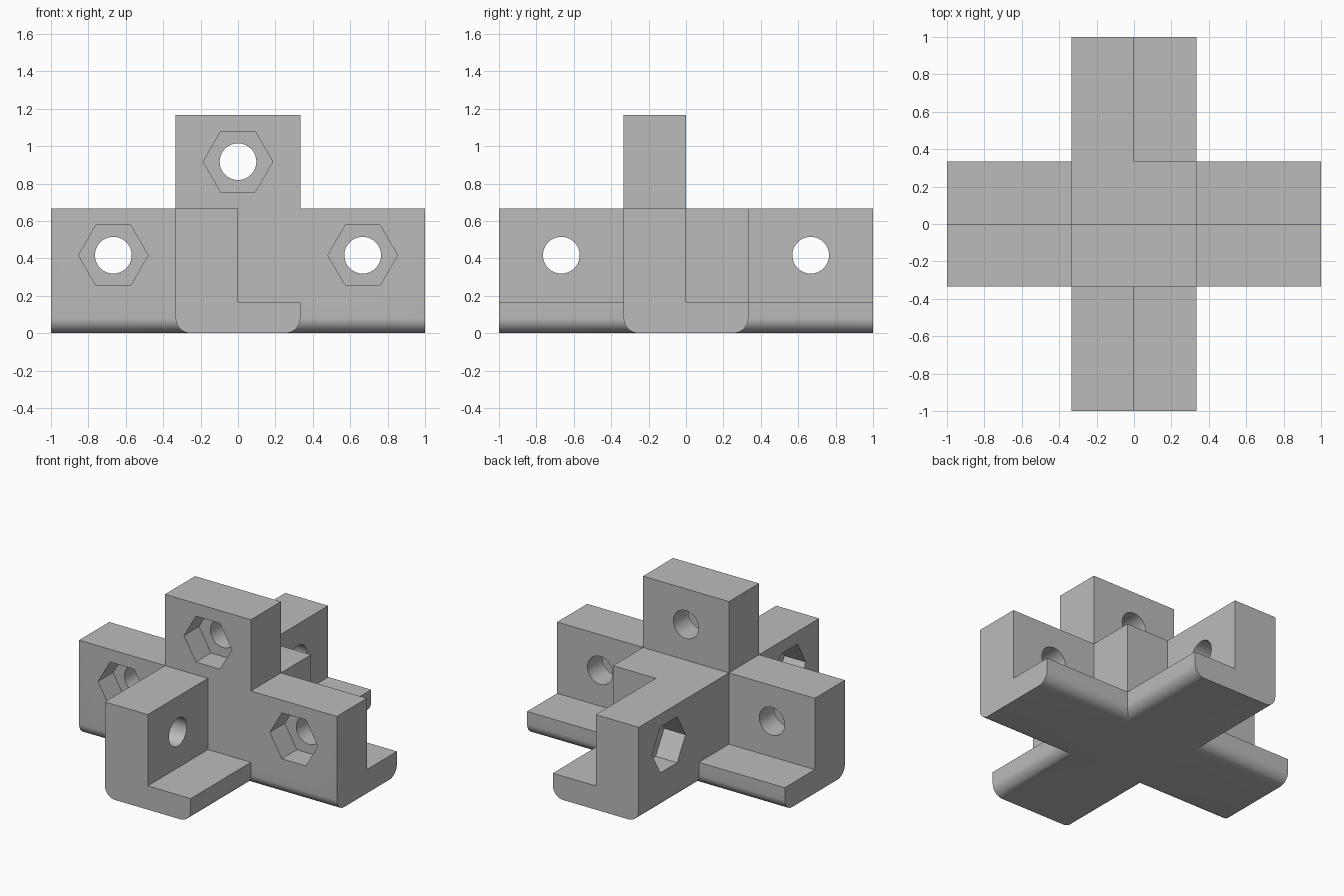
import bpy, bmesh, math
from mathutils import Matrix, Vector

if "Cube" in bpy.data.objects:
    bpy.data.objects.remove(bpy.data.objects["Cube"])

W = 1 / 3          # half width of every beam
BASE = W / 2       # height of the low flange
TOP = 2 * W        # height of the beams
FILLET = 0.08      # rounded bottom edges
HOLE_Z = 0.4167

grey = bpy.data.materials.new("plain grey")
grey.diffuse_color = (0.5, 0.5, 0.5, 1)
grey.use_nodes = True
grey.node_tree.nodes["Principled BSDF"].inputs["Base Color"].default_value = grey.diffuse_color


def add_object(name, bm):
    bmesh.ops.recalc_face_normals(bm, faces=bm.faces)
    mesh = bpy.data.meshes.new(name)
    bm.to_mesh(mesh)
    bm.free()
    mesh.materials.append(grey)
    ob = bpy.data.objects.new(name, mesh)
    bpy.context.collection.objects.link(ob)
    return ob


def box(name, lo, hi):
    bm = bmesh.new()
    lo, hi = Vector(lo), Vector(hi)
    bmesh.ops.create_cube(bm, size=1, matrix=Matrix.Translation((lo + hi) / 2)
                          @ Matrix.Diagonal((*(hi - lo), 1)))
    return add_object(name, bm)


def l_beam(name, along_x):
    """L-shaped beam, tall on the negative side, rounded along the bottom."""
    arc = [i * math.pi / 2 / 10 for i in range(11)]
    c = W - FILLET
    prof = [(-W, TOP)]
    prof += [(-c - FILLET * math.cos(a), FILLET - FILLET * math.sin(a)) for a in arc]
    prof += [(c + FILLET * math.sin(a), FILLET - FILLET * math.cos(a)) for a in arc]
    prof += [(W, BASE), (0, BASE), (0, TOP)]
    bm = bmesh.new()
    face = bm.faces.new([bm.verts.new((-1, u, z) if along_x else (u, -1, z))
                         for u, z in prof])
    ext = bmesh.ops.extrude_face_region(bm, geom=[face])
    verts = [g for g in ext["geom"] if isinstance(g, bmesh.types.BMVert)]
    bmesh.ops.translate(bm, verts=verts, vec=(2, 0, 0) if along_x else (0, 2, 0))
    return add_object(name, bm)


def prism(name, sides, radius, start, end, pos, z, along_x):
    """Cutter running along y (or x) from start to end, a corner pointing sideways."""
    bm = bmesh.new()
    turn = Matrix.Rotation(math.pi / 2, 4, 'X')
    if along_x:
        turn = Matrix.Rotation(math.pi / 2, 4, 'Z') @ turn
    mid = (start + end) / 2
    place = Matrix.Translation((mid, pos, z) if along_x else (pos, mid, z))
    # first corner is put exactly on the sideways axis
    ring = [Vector((radius * math.cos(2 * math.pi * i / sides),
                    radius * math.sin(2 * math.pi * i / sides),
                    (start - end) / 2)) for i in range(sides)]
    face = bm.faces.new([bm.verts.new(v) for v in ring])
    ext = bmesh.ops.extrude_face_region(bm, geom=[face])
    verts = [g for g in ext["geom"] if isinstance(g, bmesh.types.BMVert)]
    bmesh.ops.translate(bm, verts=verts, vec=(0, 0, end - start))
    bmesh.ops.transform(bm, matrix=place @ turn, verts=bm.verts)
    return add_object(name, bm)


def combine(target, other, operation):
    mod = target.modifiers.new(operation.lower(), 'BOOLEAN')
    mod.operation, mod.solver, mod.object = operation, 'EXACT', other
    bpy.context.view_layer.objects.active = target
    bpy.ops.object.modifier_apply(modifier=mod.name)
    bpy.data.objects.remove(other)


# crossed beams, centre block and upright tab
body = l_beam("cross_bracket", True)
combine(body, l_beam("front_back_beam", False), 'UNION')
combine(body, box("centre_block", (-W, -W, 0.1), (W, W, TOP)), 'UNION')
combine(body, box("upright_tab", (-W, -W, 0.5), (W, 0, 3.5 * W)), 'UNION')

# bolt holes with hexagonal nut pockets: (position, height, runs along x)
for pos, z, along_x in [(-TOP, HOLE_Z, False), (TOP, HOLE_Z, False),
                        (0, HOLE_Z + 0.5, False),
                        (-TOP, HOLE_Z, True), (TOP, HOLE_Z, True)]:
    combine(body, prism("bolt_hole", 40, 0.098, -W - 0.1, 0.1, pos, z, along_x),
            'DIFFERENCE')
    combine(body, prism("nut_pocket", 6, 0.186, -W - 0.1, -W / 2, pos, z, along_x),
            'DIFFERENCE')

# merge flat regions, then smooth only the rounded surfaces
bm = bmesh.new()
bm.from_mesh(body.data)
bmesh.ops.remove_doubles(bm, verts=bm.verts, dist=1e-5)
bmesh.ops.dissolve_limit(bm, angle_limit=math.radians(0.5), verts=bm.verts, edges=bm.edges)
bm.to_mesh(body.data)
bm.free()
bpy.ops.object.select_all(action='DESELECT')
body.select_set(True)
bpy.context.view_layer.objects.active = body
bpy.ops.object.shade_smooth_by_angle(angle=math.radians(30))
